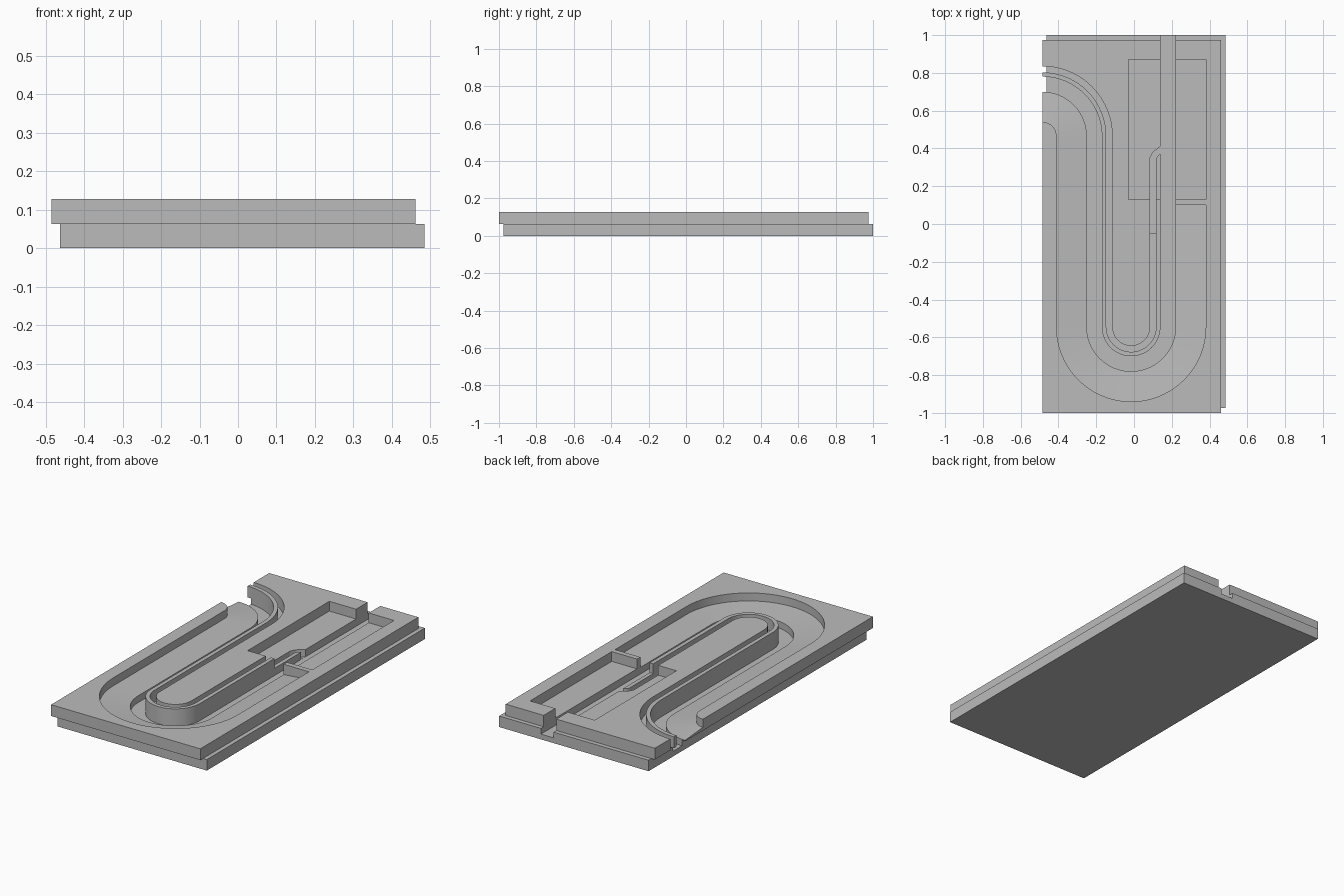
import bpy, bmesh, math

cube = bpy.data.objects.get("Cube")
if cube:
    bpy.data.objects.remove(cube, do_unlink=True)

grey = bpy.data.materials.new("plain_grey")
grey.use_nodes = True
COLOR = (0.5, 0.5, 0.5, 1)
grey.diffuse_color = COLOR
grey.node_tree.nodes["Principled BSDF"].inputs["Base Color"].default_value = COLOR

TOP = 0.128      # top surface
SEAM = 0.063     # joint between the two plates
ABOVE = 0.2      # cutters reach past the top surface
TURN = (-0.015, -0.545)    # centre of the U-turn
BEND = (-0.485, 0.465)     # centre of the side bend


def finish(name, bm):
    bmesh.ops.recalc_face_normals(bm, faces=bm.faces)
    mesh = bpy.data.meshes.new(name)
    bm.to_mesh(mesh)
    bm.free()
    obj = bpy.data.objects.new(name, mesh)
    bpy.context.collection.objects.link(obj)
    return obj


def loft(name, rings):
    """Closed solid through a row of matching rings."""
    bm = bmesh.new()
    rows = [[bm.verts.new(p) for p in ring] for ring in rings]
    n = len(rows[0])
    for a, b in zip(rows, rows[1:]):
        for i in range(n):
            j = (i + 1) % n
            bm.faces.new((a[i], a[j], b[j], b[i]))
    bm.faces.new(rows[0])
    bm.faces.new(rows[-1])
    return finish(name, bm)


def prism(name, outline, z0, z1):
    return loft(name, [[(x, y, z) for x, y in outline] for z in (z0, z1)])


def box(name, x0, x1, y0, y1, z0, z1):
    return prism(name, [(x0, y0), (x1, y0), (x1, y1), (x0, y1)], z0, z1)


def track(r, y_end):
    """Path at distance r from the island axis: side bend, U-turn, straight."""
    bend_r = TURN[0] - BEND[0] - r
    pts = [(-0.6, BEND[1] + bend_r)]
    for i in range(25):
        a = math.pi / 2 * (1 - i / 24)
        pts.append((BEND[0] + bend_r * math.cos(a), BEND[1] + bend_r * math.sin(a)))
    for i in range(49):
        a = math.pi * (1 + i / 48)
        pts.append((TURN[0] + r * math.cos(a), TURN[1] + r * math.sin(a)))
    pts.append((TURN[0] + r, y_end))
    return pts


def track_cutter(name, r_in, r_out, z_in, z_out, y_end):
    inner, outer = track(r_in, y_end), track(r_out, y_end)
    return loft(name, [[(*p, z_in), (*q, z_out), (*q, ABOVE), (*p, ABOVE)]
                       for p, q in zip(inner, outer)])


# Two offset plates
base_plate = box("base_plate", -0.463, 0.485, -0.975, 1, 0, SEAM)
top_plate = box("top_plate", -0.485, 0.461, -1, 0.975, SEAM, TOP)

# Recesses: sloped lane, deep channel, narrow groove, its side outlet, pocket
cutters = [
    track_cutter("lane_cutter", 0.2, 0.395, 0.066, 0.082, 0.10),
    track_cutter("channel_cutter", 0.155, 0.235, 0.03, 0.03, 1.1),
    track_cutter("groove_cutter", 0.10, 0.132, 0.06, 0.06, -0.04),
    prism("outlet_cutter", [(0.085, -0.05), (0.117, -0.05), (0.117, 0.345),
                            (0.124, 0.36), (0.15, 0.378), (0.15, 0.418),
                            (0.1, 0.38), (0.085, 0.35)], 0.031, ABOVE + 0.01),
    box("pocket_cutter", -0.03, 0.38, 0.13, 0.87, 0.072, ABOVE + 0.02),
]

for plate in (base_plate, top_plate):
    plate.data.materials.append(grey)
    bpy.ops.object.select_all(action='DESELECT')
    bpy.context.view_layer.objects.active = plate
    plate.select_set(True)
    for cutter in cutters:
        mod = plate.modifiers.new("cut", 'BOOLEAN')
        mod.operation = 'DIFFERENCE'
        mod.solver = 'EXACT'
        mod.object = cutter
        bpy.ops.object.modifier_apply(modifier=mod.name)
    bpy.ops.object.shade_smooth_by_angle(angle=math.radians(25))

for cutter in cutters:
    bpy.data.objects.remove(cutter, do_unlink=True)
